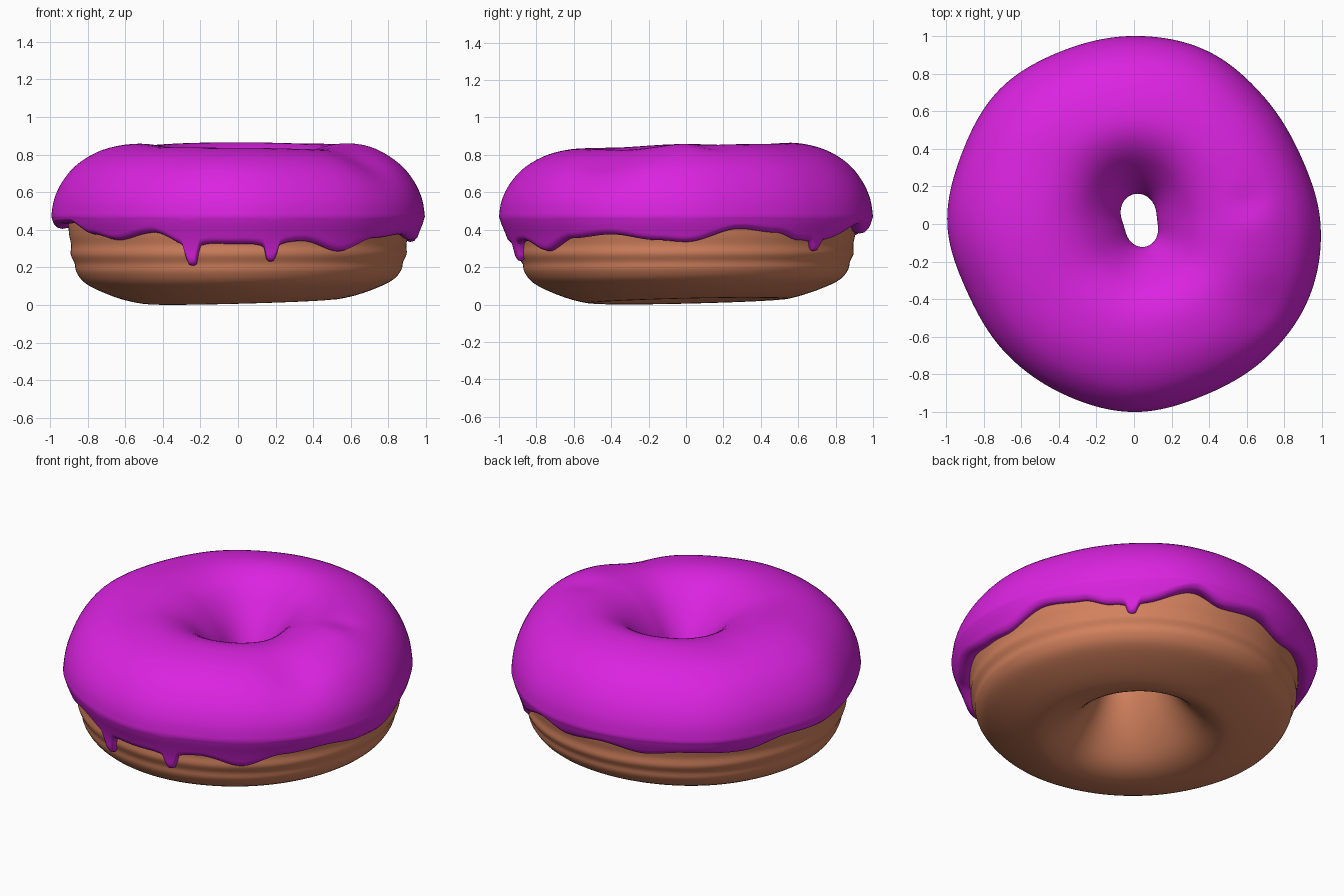
import bpy, bmesh, math

if "Cube" in bpy.data.objects:
    bpy.data.objects.remove(bpy.data.objects["Cube"])

N = 420


def material(name, col):
    m = bpy.data.materials.new(name)
    m.diffuse_color = (*col, 1)
    m.use_nodes = True
    m.node_tree.nodes["Principled BSDF"].inputs["Base Color"].default_value = m.diffuse_color
    return m


def ring_value(keys, a):
    """Smooth periodic interpolation of (degrees, value) keys."""
    keys = [(keys[-1][0] - 360, keys[-1][1])] + keys + [(keys[0][0] + 360, keys[0][1])]
    for (a0, v0), (a1, v1) in zip(keys, keys[1:]):
        if a0 <= a <= a1:
            t = (a - a0) / (a1 - a0)
            return v0 + (v1 - v0) * t * t * (3 - 2 * t)


def catmull(a, b, c, d, t):
    return 0.5 * (2 * b + (c - a) * t + (2 * a - 5 * b + 4 * c - d) * t * t + (3 * b - a - 3 * c + d) * t ** 3)


def spline(pts, steps, closed):
    """Catmull-Rom curve through (r, z) points."""
    n, out = len(pts), []
    for i in range(n if closed else n - 1):
        p = [pts[j % n] if closed else pts[min(max(j, 0), n - 1)] for j in range(i - 1, i + 3)]
        out += [tuple(catmull(*q, k / steps) for q in zip(*p)) for k in range(steps)]
    return out if closed else out + [pts[-1]]


# hand-made irregularity: outer outline, height of the crown, small dents
OUT = [0.992, 0.958, 0.968, 1.0, 1.0, 0.997, 1.012, 0.99,
       0.993, 0.958, 0.968, 0.98, 1.0, 0.985, 1.0, 1.01]
TOP = [(0, .85), (45, .855), (90, .862), (135, .858), (180, .855), (230, .835), (270, .832), (320, .825)]
DENTS = [(.72, -.45, .12, -.04), (.66, .02, .10, .012), (.62, .12, .06, -.015), (-.45, .3, .12, -.01)]


def outline(a):
    i, t = int(a / 22.5), a / 22.5 % 1
    return catmull(*[OUT[(i + k) % 16] for k in (-1, 0, 1, 2)], t)


def hole(th):
    """Uneven, slightly teardrop-shaped hole."""
    return -.02 - .2 * math.cos(2 * th) - .09 * math.sin(2 * th) + .08 * math.sin(th)


def place(a, r, z, amount):
    """Turn a profile point into an irregular ring point."""
    th = math.radians(a)
    t = min(max((r - .12) / .88, 0), 1)
    w = max(1 - t * 1.6, 0)
    rr = r * (1 + hole(th) * w * w + (outline(a) - 1) * amount * t)
    x = rr * math.cos(th) + .032 * (1 - t)
    y = rr * math.sin(th) + .01 * (1 - t)
    up = min(max((z - .5) / .35, 0), 1)
    z += (ring_value(TOP, a) - .845) * up
    z += up * sum(d * math.exp(-((x - u) ** 2 + (y - v) ** 2) / (2 * s * s)) for u, v, s, d in DENTS)
    low = min(max((.3 - z) / .25, 0), 1)
    z -= .018 * math.cos(math.radians(a - 221)) * low
    return x, y, z


def lathe(name, section, closed, amount, mat):
    bm = bmesh.new()
    rings = [[bm.verts.new(place(a, r, z, amount)) for r, z in section(a)]
             for a in (360 * i / N for i in range(N))]
    m = len(rings[0])
    for i in range(N):
        A, B = rings[i], rings[(i + 1) % N]
        for j in range(m if closed else m - 1):
            k = (j + 1) % m
            bm.faces.new((A[j], B[j], B[k], A[k])).smooth = True
    bmesh.ops.recalc_face_normals(bm, faces=bm.faces)
    me = bpy.data.meshes.new(name)
    bm.to_mesh(me)
    bm.free()
    me.materials.append(mat)
    bpy.context.collection.objects.link(bpy.data.objects.new(name, me))


# dough: softly ridged side, flared hole underneath
dough = spline([(.905, .39), (.893, .32), (.895, .27), (.875, .225), (.865, .18), (.82, .125), (.72, .075),
                (.59, .032), (.48, .021), (.36, .075), (.24, .21), (.165, .36), (.165, .47), (.25, .62),
                (.37, .72), (.53, .78), (.7, .74), (.82, .65), (.9, .5)], 4, True)
lathe("dough", lambda a: dough, True, .25, material("dough", (.65, .22, .11)))

# icing: crown, wavy lower edge and drips
EDGE = [(0, .335), (18, .405), (32, .385), (42, .345), (54, .35), (71, .43), (82, .38), (96, .40), (111, .36),
        (124, .385), (145, .37), (160, .415), (174, .405), (188, .43), (200, .435), (212, .375), (225, .345),
        (241, .385), (251, .335), (267, .325), (276, .325), (292, .34), (306, .285), (320, .355), (335, .375),
        (350, .345)]
DRIPS = [(49.5, 2.0, .065), (254, 2.3, .12), (281, 2.1, .095)]
crown = spline([(1.0, .47), (.985, .56), (.94, .655), (.86, .745), (.735, .815), (.58, .847), (.45, .835),
                (.33, .775), (.22, .66), (.145, .54), (.12, .46), (.13, .41), (.18, .40)], 4, False)
SIDE = [(.20, .925), (.28, .935), (.33, .948), (.38, .966), (.43, .987), (.47, 1.0)]


def side_r(z):
    for (z0, r0), (z1, r1) in zip(SIDE, SIDE[1:]):
        if z <= z1:
            return r0 + (r1 - r0) * (z - z0) / (z1 - z0)
    return 1.0


def icing(a):
    drip = sum(d * (.75 * math.exp(-((a - c) / s) ** 6) + .25 * math.exp(-((a - c) / s / 1.8) ** 2))
               for c, s, d in DRIPS)
    zb = ring_value(EDGE, a) - drip
    lip = [(.86, zb + .04), (.89, zb + .01), (side_r(zb) - .03, zb)]
    lip += [(side_r(zb + .008) - .012, zb + .005), (side_r(zb + .02), zb + .022)]
    z0 = zb + .022
    wall = [(side_r(z), z) for z in (z0 + (.47 - z0) * k / 9 for k in range(1, 9))]
    return lip + wall + crown


lathe("icing", icing, False, 1.0, material("icing", (.71, .017, .75)))
